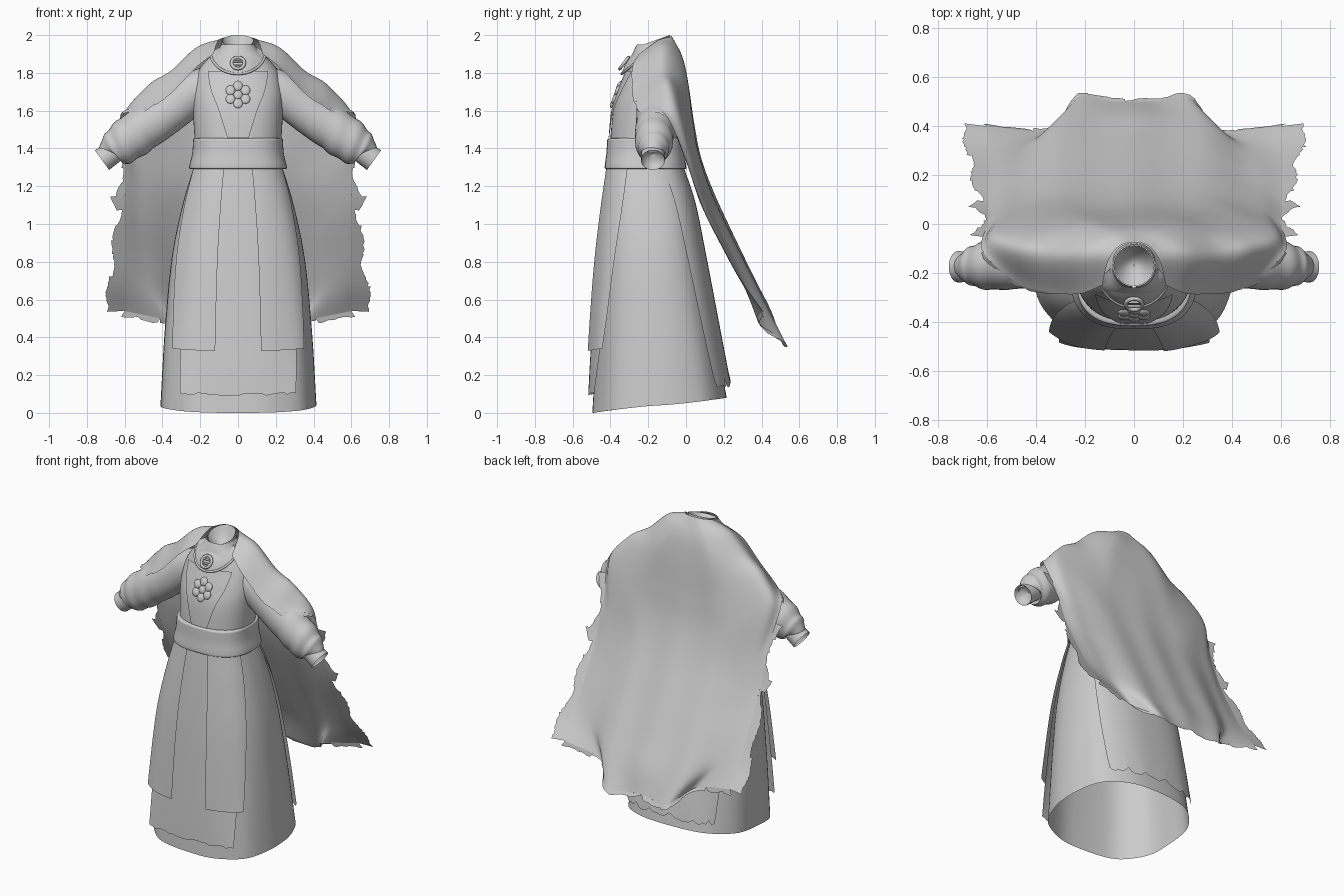
import bpy, bmesh, math, random
from mathutils import Vector

random.seed(4)
if "Cube" in bpy.data.objects:
    bpy.data.objects.remove(bpy.data.objects["Cube"])

cloth = bpy.data.materials.new("grey_cloth")
cloth.use_nodes = True
GREY = (0.6, 0.6, 0.6, 1)
cloth.diffuse_color = GREY
cloth.node_tree.nodes["Principled BSDF"].inputs["Base Color"].default_value = GREY


def finish(name, bm, angle=50):
    me = bpy.data.meshes.new(name)
    bm.to_mesh(me)
    bm.free()
    me.materials.append(cloth)
    ob = bpy.data.objects.new(name, me)
    bpy.context.collection.objects.link(ob)
    bpy.ops.object.select_all(action="DESELECT")
    ob.select_set(True)
    bpy.context.view_layer.objects.active = ob
    bpy.ops.object.shade_smooth_by_angle(angle=math.radians(angle))


def sheet(name, f, nu, nv, wrap=False):
    """Grid surface from f(u, v), both 0..1; wrap closes it around u."""
    bm = bmesh.new()
    cols = nu if wrap else nu + 1
    g = [[bm.verts.new(f(i / nu, j / nv)) for i in range(cols)] for j in range(nv + 1)]
    for j in range(nv):
        for i in range(nu):
            k = (i + 1) % cols
            bm.faces.new((g[j][i], g[j][k], g[j + 1][k], g[j + 1][i]))
    finish(name, bm)


def tube(name, f, segs, rings):
    sheet(name, f, segs, rings, wrap=True)


def spline(pts, t, before=None):
    """Catmull-Rom through pts, t in 0..1."""
    n = len(pts) - 1
    s = min(max(t, 0), 1) * n
    i = min(int(s), n - 1)
    s -= i
    p1, p2 = Vector(pts[i]), Vector(pts[i + 1])
    p0 = Vector(pts[i - 1]) if i else (Vector(before) if before else p1 * 2 - p2)
    p3 = Vector(pts[i + 2]) if i + 2 <= n else p2 * 2 - p1
    return 0.5 * (2 * p1 + (p2 - p0) * s + (2 * p0 - 5 * p1 + 4 * p2 - p3) * s * s
                  + (3 * p1 - p0 - 3 * p2 + p3) * s ** 3)


def ring(row, deg, n, off=0.0):
    """Point on a rounded section (z, front y, back y, half width); 0 deg is front."""
    z, yf, yb, rx = row
    a = math.radians(deg)
    power = lambda c: math.copysign(abs(c) ** (2 / n), c)
    return Vector(((rx + off) * power(math.sin(a)),
                   (yf + yb) / 2 - ((yb - yf) / 2 + off) * power(math.cos(a)), z))


# Skirt
SKIRT = [(1.32, -.41, -.025, .228), (1.1, -.43, .035, .292), (.8, -.452, .085, .352),
         (.4, -.472, .15, .39), (0, -.495, .215, .413)]


def skirt(deg, t, off=0.0):
    p = ring(spline(SKIRT, t), deg, 2.6, off)
    p.z += .08 * t * (.5 - .5 * math.cos(math.radians(deg)))
    ripple = .006 * t * math.sin(math.radians(deg) * 9)
    p.x *= 1 + ripple
    p.y *= 1 + ripple
    return p


tube("skirt", lambda u, v: skirt(360 * u, v), 72, 24)


def skirt_panel(name, top, bottom, end, lift, flare, flat=0.0, rag=0.0):
    """Layer over the skirt between two angles that change from top to hem."""
    def f(u, v):
        a = top[0] + (top[1] - top[0]) * u
        b = bottom[0] + (bottom[1] - bottom[0]) * u
        deg = a + (b - a) * v
        t = v * end
        p = skirt(deg, t, lift)
        p.y -= flare * t * math.copysign(1, math.cos(math.radians(deg)))
        p.y += (-.52 - p.y) * flat * t ** 3
        if v == 1:
            p.z += random.uniform(-rag, rag)
        return p
    sheet(name, f, 28, 24)


skirt_panel("front_under_panel", (-60, 60), (-43, 43), .94, .004, .02, .7, .008)
for side, s in (("left", 1), ("right", -1)):
    skirt_panel(side + "_front_panel", (12 * s, 70 * s), (12 * s, 55 * s), .795, .012, .045, .6)
skirt_panel("back_panel", (111, 249), (135, 225), .95, .006, .03, 0, .018)

# Bodice
BODICE = [(1.3, -.405, -.03, .222), (1.45, -.4, -.025, .23), (1.6, -.385, -.02, .238),
          (1.7, -.355, -.025, .238), (1.8, -.315, -.04, .215), (1.87, -.295, -.05, .165),
          (1.92, -.275, -.06, .11), (1.95, -.26, -.08, .088)]


def bodice(deg, t, off=0.0):
    return ring(spline(BODICE, t), deg, 2.3, off)


tube("bodice", lambda u, v: bodice(360 * u, v), 72, 42)
sheet("chest_placket", lambda u, v: bodice((u * 2 - 1) * (11 + 32 * v), .15 + .44 * v, .01), 24, 24)

# Belt, flared downward, with rolled rims
BELT = [(1.3, -.4, -.03, .225), (1.292, -.426, 0, .255), (1.31, -.43, 0, .257),
        (1.37, -.422, -.006, .243), (1.43, -.418, -.008, .238), (1.45, -.414, -.01, .236),
        (1.455, -.39, -.03, .22)]
tube("belt", lambda u, v: ring(spline(BELT, v), 360 * u, 2.6), 56, 20)


# Neck band, higher at the back, slit at the front, with a sunken lining
def neck_band(u, v):
    a = math.radians(4 + 352 * u)
    r = .095 - .01 * v
    back = .5 - .5 * math.cos(a)
    return Vector((r * math.sin(a), -.17 - r * math.cos(a), 1.88 + v * (.06 + .06 * back)))


def neck_lining(u, v):
    rim = neck_band(u, 1)
    low = Vector((0, -.17, 1.9))
    p = low.lerp(rim, .02 + .96 * v)
    p.z = low.z + (rim.z - low.z) * v * v
    return p


sheet("neck_band", neck_band, 40, 5)
tube("neck_lining", neck_lining, 32, 8)


# Crescent collar and its rolled rim
def collar_rim(a):
    c = math.cos(a)
    return Vector((.145 * math.sin(a), -.2 - .14 * c, 1.91 - .115 * c))


def collar(u, v):
    a = (u - .5) * math.pi
    inner = Vector((.09 * math.sin(a), -.175 - .09 * math.cos(a), 1.94 - .02 * math.cos(a)))
    p = inner.lerp(collar_rim(a), v)
    p.y -= .012 * math.sin(math.pi * v)
    return p


sheet("collar", collar, 28, 6)


def cord(name, pts, radius, cyclic=False):
    cu = bpy.data.curves.new(name, "CURVE")
    cu.dimensions = "3D"
    cu.bevel_depth = radius
    cu.bevel_resolution = 2
    sp = cu.splines.new("POLY")
    sp.points.add(len(pts) - 1)
    for q, p in zip(sp.points, pts):
        q.co = (*p, 1)
    sp.use_cyclic_u = cyclic
    sp.use_smooth = True
    cu.materials.append(cloth)
    ob = bpy.data.objects.new(name, cu)
    bpy.context.collection.objects.link(ob)


cord("collar_trim", [collar_rim((i / 24 - .5) * math.pi) for i in range(25)], .007)


# Brooch lying on the sloped collar: ring with two crossbars
def brooch(x, h):
    return Vector((x, -.328 + .75 * h, 1.852 + h))


cord("brooch_ring", [brooch(.034 * math.cos(a), .03 * math.sin(a))
                     for a in (math.tau * i / 20 for i in range(20))], .009, True)
for k, h in enumerate((-.01, .01)):
    cord("brooch_bar_%d" % (k + 1), [brooch(x, h) for x in (-.03, 0, .03)], .006)


# Chest flower of flattened beads
def bead(name, x, z, r):
    bm = bmesh.new()
    bmesh.ops.create_uvsphere(bm, u_segments=14, v_segments=8, radius=r)
    for v in bm.verts:
        v.co.z += z
        v.co.y = v.co.y * .5 - .37 + (v.co.z - 1.685) * .35
        v.co.x += x
    finish(name, bm)


bead("flower_centre", 0, 1.685, .024)
for i in range(6):
    a = math.tau * (i + .5) / 6
    bead("flower_petal_%d" % (i + 1), .046 * math.cos(a), 1.685 + .046 * math.sin(a), .026)

# Sleeves with elbow wrinkles, and narrow cuffs: x, y, z, radius
SLEEVE = [(.15, -.165, 1.74, .1), (.24, -.165, 1.69, .11), (.33, -.165, 1.62, .11),
          (.42, -.165, 1.555, .112), (.5, -.165, 1.505, .116), (.57, -.168, 1.455, .116),
          (.63, -.17, 1.41, .104), (.665, -.172, 1.385, .084), (.67, -.175, 1.375, .058)]
CUFF = [(.6, -.175, 1.43, .058), (.655, -.175, 1.385, .061), (.72, -.175, 1.338, .064)]
CUFF_LINING = [(.672, -.175, 1.373, .002), (.69, -.175, 1.36, .045), (.716, -.175, 1.341, .062)]


def limb(path, s, wrinkle, squash):
    spots, radii = [p[:3] for p in path], [(p[3], 0, 0) for p in path]

    def f(u, v):
        d = (spline(spots, min(v + .02, 1)) - spline(spots, max(v - .02, 0))).normalized()
        a = math.tau * u
        r = spline(radii, v).x * (1 + wrinkle * max(0, v - .35) * math.sin(38 * v + 2 * math.sin(a)))
        side = Vector((0, 1, 0))
        p = spline(spots, v) + r * (squash * math.cos(a) * side + math.sin(a) * d.cross(side).normalized())
        p.x *= s
        return p
    return f


for side, s in (("left", 1), ("right", -1)):
    tube(side + "_sleeve", limb(SLEEVE, s, .1, .88), 28, 44)
    tube(side + "_cuff", limb(CUFF, s, 0, 1), 24, 6)
    tube(side + "_cuff_lining", limb(CUFF_LINING, s, 0, 1), 24, 6)

# Cape: each row runs from the centre back to its free edge
CAPE = [[(0, -.075, 1.995), (.06, -.09, 1.99), (.105, -.15, 1.97), (.13, -.25, 1.9)],
        [(0, -.02, 1.88), (.12, -.035, 1.91), (.22, -.13, 1.935), (.22, -.285, 1.83)],
        [(0, .01, 1.74), (.2, 0, 1.77), (.35, -.12, 1.815), (.34, -.28, 1.71)],
        [(0, .04, 1.53), (.25, .03, 1.56), (.47, -.08, 1.73), (.48, -.24, 1.62)],
        [(0, .075, 1.35), (.28, .065, 1.38), (.55, -.02, 1.56), (.62, -.11, 1.58)],
        [(0, .14, 1.17), (.25, .125, 1.19), (.49, .07, 1.24), (.6, 0, 1.33)],
        [(0, .24, .95), (.25, .225, .97), (.48, .15, 1.02), (.6, .08, 1.1)],
        [(0, .355, .71), (.25, .345, .73), (.46, .26, .79), (.6, .2, .86)],
        [(0, .44, .54), (.25, .44, .54), (.44, .33, .63), (.6, .3, .68)],
        [(0, .49, .39), (.21, .52, .38), (.35, .385, .48), (.6, .4, .54)]]


def cape(u, v):
    w = abs(2 * u - 1)
    rows = []
    for r in CAPE:
        x, y, z = r[1]
        rows.append(spline(r, w, before=(-x, y, z)))
    p = spline(rows, v)
    p.y += .012 * v * math.cos(w * 15) * (1 - w)
    if u < .5:
        p.x = -p.x
    return p


sheet("cape", cape, 60, 60)


def tatters(name, edge, widths, direction, steps=3):
    """Torn border: one ragged flap for each width along the edge."""
    bm = bmesh.new()
    d = Vector(direction).normalized()
    n = len(widths)
    for i, width in enumerate(widths):
        follow = widths[min(i + 1, n - 1)]
        inner, outer = [], []
        for k in range(steps + 1):
            p = edge((i + k / steps) / n)
            size = width + (follow - width) * .6 * k / steps + random.uniform(-.006, .006)
            inner.append(bm.verts.new(p))
            outer.append(bm.verts.new(p + d * max(size, .004)))
        for k in range(steps):
            bm.faces.new((inner[k], inner[k + 1], outer[k + 1], outer[k]))
    finish(name, bm)


for side, s, u in (("left", 1, 1), ("right", -1, 0)):
    tatters(side + "_shoulder_tatters", lambda t: cape(u, .2 + .24 * t),
            (.01, .03, .015, .045, .02), (.4 * s, -.2, -.6))
    tatters(side + "_cape_tatters", lambda t: cape(u, .5 + .5 * t),
            (.05, .02, .01, .015, .08, .015, .05, .07, .06, .05, .08, .1, .1, .09), (s, .12, -.05))
    tatters(side + "_corner_tatters", lambda t: cape(.5 + s * (.5 - .12 * t), 1), (.04, .025, .03), (.4 * s, .2, -.6))
tatters("cape_hem_tatters", lambda t: cape(.12 + .76 * t, 1),
        [random.uniform(.006, .035) for i in range(13)], (0, .4, -.7))
